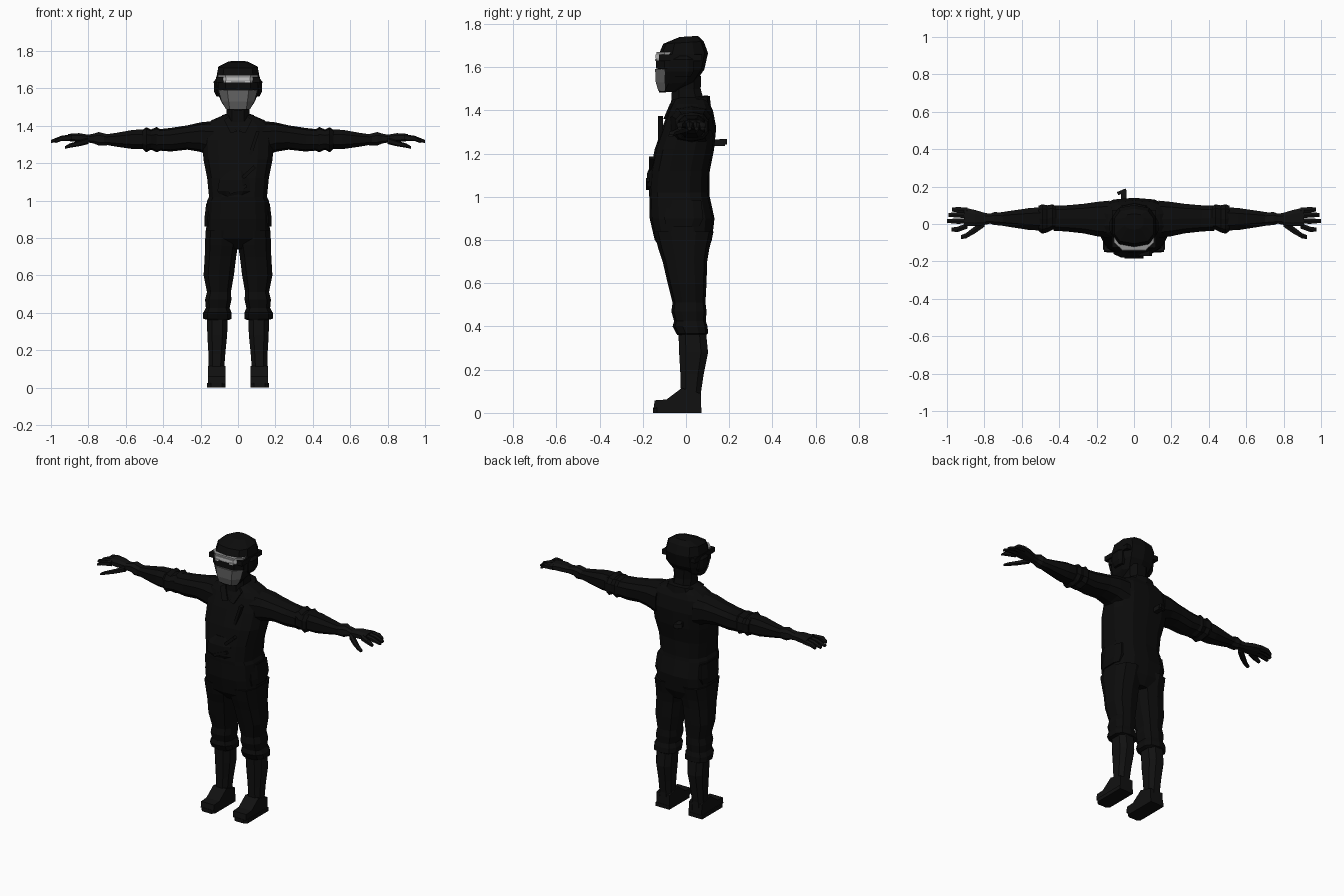
import bpy, bmesh, math
from mathutils import Vector, Matrix


def material(name, v):
    m = bpy.data.materials.new(name)
    m.diffuse_color = (v, v, v, 1)
    return m


SUIT = material("black cloth", 0.0036)
GEAR = material("charcoal rubber", 0.0055)
MASK = material("grey mask", 0.13)
LENS = material("pale lens", 0.55)
FRAME = material("silver frame", 0.3)


def finish(name, bm, mat, mirror=False):
    bmesh.ops.recalc_face_normals(bm, faces=bm.faces)
    me = bpy.data.meshes.new(name)
    bm.to_mesh(me)
    bm.free()
    me.materials.append(mat)
    ob = bpy.data.objects.new(name, me)
    bpy.context.collection.objects.link(ob)
    if mirror:
        mod = ob.modifiers.new("mirror", 'MIRROR')
        mod.use_mirror_merge = False
    return ob


def loft(name, rows, mat, axis='z', n=10, p=0.75, mirror=False, tilt=0.0):
    """Rows are (position, a_min, a_max, b_min, b_max); a,b = x,y for z lofts and y,z for x lofts."""
    bm = bmesh.new()
    rings = []
    for t, a0, a1, b0, b1 in rows:
        ring = []
        for i in range(n):
            w = 2 * math.pi * (i + 0.5) / n
            c, s = math.cos(w), math.sin(w)
            k = max(abs(math.cos(math.pi / n)) ** p, 0.01)
            if n % 4 == 2:
                ks, kc = 1.0, k
            else:
                ks = kc = k
            a = (a0 + a1) / 2 + (a1 - a0) / 2 * math.copysign(abs(c) ** p, c) / kc
            b = (b0 + b1) / 2 + (b1 - b0) / 2 * math.copysign(abs(s) ** p, s) / ks
            ring.append(bm.verts.new((a, b, t + tilt * b) if axis == 'z' else (t, a, b)))
        rings.append(ring)
    for r, q in zip(rings, rings[1:]):
        for i in range(n):
            j = (i + 1) % n
            bm.faces.new((r[i], r[j], q[j], q[i]))
    bm.faces.new(rings[0])
    bm.faces.new(rings[-1])
    return finish(name, bm, mat, mirror)


def prism(name, pts, depth, mat, mirror=False):
    """Closed outline of 3D points, extruded along the depth vector."""
    bm = bmesh.new()
    f = bm.faces.new([bm.verts.new(q) for q in pts])
    new = bmesh.ops.extrude_face_region(bm, geom=[f])["geom"]
    # keep the front cap so that the prism is closed
    moved = [g for g in new if isinstance(g, bmesh.types.BMVert)]
    bmesh.ops.translate(bm, verts=moved, vec=depth)
    return finish(name, bm, mat, mirror)


def box(name, centre, size, mat, mirror=False, rot=0.0, axis='Y'):
    bm = bmesh.new()
    mtx = Matrix.Translation(centre) @ Matrix.Rotation(rot, 4, axis) @ Matrix.Diagonal((*size, 1))
    bmesh.ops.create_cube(bm, size=1, matrix=mtx)
    return finish(name, bm, mat, mirror)


# Coverall body
loft("torso", [
    (0.74, -.10, .10, -.09, .09), (0.80, -.172, .172, -.145, .12), (0.90, -.168, .168, -.168, .132),
    (1.00, -.165, .165, -.17, .11), (1.02, -.155, .155, -.172, .108), (1.12, -.165, .165, -.165, .11),
    (1.22, -.185, .185, -.145, .13), (1.32, -.19, .19, -.11, .14), (1.40, -.18, .18, -.08, .125),
    (1.43, -.14, .14, -.065, .11), (1.46, -.07, .07, -.05, .095)], SUIT, n=14, p=0.7)
loft("belly_fold", [
    (1.02, -.09, .05, -.165, -.10), (1.05, -.11, .07, -.18, -.10),
    (1.11, -.10, .06, -.18, -.10), (1.16, -.06, .04, -.158, -.10)], SUIT, n=8)

# Collar and lapels
loft("collar", [(1.40, -.105, .105, -.075, .115), (1.445, -.085, .085, -.07, .11),
                (1.452, -.06, .06, -.05, .09)], SUIT, n=10, tilt=0.2)
prism("lapel", [(.005, -.10, 1.37), (.04, -.105, 1.36), (.075, -.075, 1.43), (.05, -.06, 1.45)],
      (0, .03, 0), SUIT, True)

# Chest strap creases and the clip on the back
for i, (x, y, z, length, ang) in enumerate([
        (.08, -.118, 1.29, .17, -1.25), (.045, -.158, 1.14, .12, -.75), (.0, -.172, 1.06, .10, -.4)]):
    box(f"strap_crease_{i}", (x, y, z), (length, .025, .018), SUIT, rot=ang)
box("back_clip", (-.055, .145, 1.25), (.03, .07, .03), GEAR)
box("clip_tab", (-.065, .172, 1.255), (.05, .018, .025), GEAR, rot=.4, axis='Z')

# Sleeves, rolled cuff and forearm
loft("upper_arm", [
    (.13, -.075, .125, 1.23, 1.425), (.20, -.065, .118, 1.26, 1.418), (.27, -.05, .108, 1.272, 1.402),
    (.36, -.04, .10, 1.262, 1.388), (.43, -.036, .098, 1.268, 1.38)], SUIT, 'x', 10, mirror=True)
loft("elbow_roll", [
    (.41, -.033, .09, 1.268, 1.378), (.435, -.03, .105, 1.258, 1.393), (.465, -.045, .10, 1.272, 1.38),
    (.49, -.052, .105, 1.258, 1.392), (.51, -.038, .098, 1.275, 1.378)], SUIT, 'x', 10, mirror=True)
loft("forearm", [
    (.49, -.035, .09, 1.275, 1.38), (.56, -.032, .085, 1.275, 1.378), (.65, -.018, .072, 1.288, 1.362),
    (.73, -.005, .06, 1.302, 1.35)], SUIT, 'x', 8, mirror=True)

# Gloves: flared cuff, flat palm, fingers and thumb
loft("glove_palm", [
    (.70, -.008, .06, 1.295, 1.355), (.745, -.006, .064, 1.294, 1.366), (.77, .002, .055, 1.305, 1.358),
    (.80, -.005, .06, 1.31, 1.352), (.85, -.012, .075, 1.312, 1.36), (.91, -.012, .088, 1.318, 1.356)],
    GEAR, 'x', 8, mirror=True)
for i, (y0, y1, tip) in enumerate([(-.014, -.03, .975), (.012, .015, 1.0), (.042, .048, .993), (.068, .076, .972)]):
    y0 += .003
    loft(f"finger_{i}", [
        (.89, y0 - .013, y0 + .016, 1.318, 1.354), (.945, y1 - .014, y1 + .015, 1.318, 1.346),
        (tip, y1 - .009, y1 + .011, 1.308, 1.324)], GEAR, 'x', 6, mirror=True)
loft("thumb", [
    (.80, -.015, .025, 1.302, 1.338), (.85, -.05, -.012, 1.29, 1.32),
    (.90, -.078, -.05, 1.282, 1.305), (.925, -.08, -.06, 1.276, 1.29)], GEAR, 'x', 6, mirror=True)

# Trouser legs, gathered above the boots
loft("trouser_leg", [
    (.36, .05, .155, -.04, .09), (.368, .034, .186, -.045, .102), (.40, .034, .186, -.062, .10),
    (.425, .045, .172, -.055, .092), (.47, .035, .176, -.068, .095), (.51, .038, .166, -.062, .09),
    (.60, .022, .184, -.085, .095), (.70, .01, .178, -.108, .098), (.76, .0, .176, -.128, .108),
    (.84, .0, .174, -.15, .128)], SUIT, n=10, mirror=True)
loft("hip_pocket", [(.86, .12, .178, -.09, .06), (.90, .11, .18, -.10, .08),
                    (.985, .11, .17, -.09, .07)], SUIT, n=8, mirror=True)

# Boots
loft("boot_shaft", [
    (.03, .072, .16, -.03, .07), (.10, .074, .156, -.024, .07), (.18, .068, .158, -.026, .082),
    (.28, .058, .164, -.032, .102), (.38, .055, .166, -.035, .092)], GEAR, n=8, mirror=True)
prism("boot_foot", [(.068, -.15, .02), (.068, .07, .02), (.068, .068, .09), (.068, -.02, .115),
                    (.068, -.09, .062), (.068, -.145, .058)], (.092, 0, 0), GEAR, True)
prism("boot_sole", [(.068, .072, 0), (.165, .072, 0), (.165, -.135, 0), (.145, -.152, 0),
                    (.085, -.152, 0), (.068, -.135, 0)], (0, 0, .024), GEAR, True)

# Head and hood
loft("neck", [(1.42, -.065, .065, -.07, .09), (1.50, -.06, .06, -.065, .068),
              (1.56, -.065, .065, -.06, .07)], SUIT, n=8)
loft("hood", [
    (1.49, -.06, .06, -.125, -.04), (1.53, -.088, .088, -.13, .045), (1.585, -.112, .112, -.132, .085),
    (1.66, -.115, .115, -.13, .102), (1.715, -.105, .105, -.105, .082), (1.742, -.05, .05, -.03, .055)],
    SUIT, n=10, p=0.7, tilt=0.06)
loft("ear_cover", [(1.555, .085, .115, -.05, .02), (1.58, .08, .127, -.06, .035),
                   (1.635, .08, .13, -.06, .035), (1.655, .085, .115, -.045, .02)], SUIT, n=8, mirror=True)
box("goggle_strap", (0, -.025, 1.645), (.235, .20, .03), SUIT)

# Lower face mask with bent side panels
mask = bmesh.new()
outline = []
for z, side, mid, y in [(1.49, .066, .045, -.128), (1.53, .088, .05, -.14), (1.592, .105, .058, -.143)]:
    outline.append([mask.verts.new(q) for q in (
        (-side, -.098, z), (-mid, y, z), (mid, y, z), (side, -.098, z))])
for lo, hi in zip(outline, outline[1:]):
    for i in range(3):
        mask.faces.new((lo[i], lo[i + 1], hi[i + 1], hi[i]))
mask.faces.new(outline[-1])
mask.faces.new(outline[0])
finish("face_mask", mask, MASK)

# Goggles: dark brow band, silver frame and pale lens
def visor(name, z0, z1, half, y, mat):
    prism(name, [(-half, -.10, z0), (-half * .62, y, z0), (half * .62, y, z0), (half, -.10, z0),
                 (half, -.07, z0), (-half, -.07, z0)], (0, 0, z1 - z0), mat)


visor("goggle_body", 1.595, 1.632, .108, -.138, SUIT)
visor("goggle_frame", 1.632, 1.67, .106, -.136, FRAME)
visor("goggle_lens", 1.641, 1.659, .104, -.141, LENS)
for x in (-.05, .05):
    box("goggle_vent", (x, -.139, 1.634), (.026, .008, .008), LENS)
